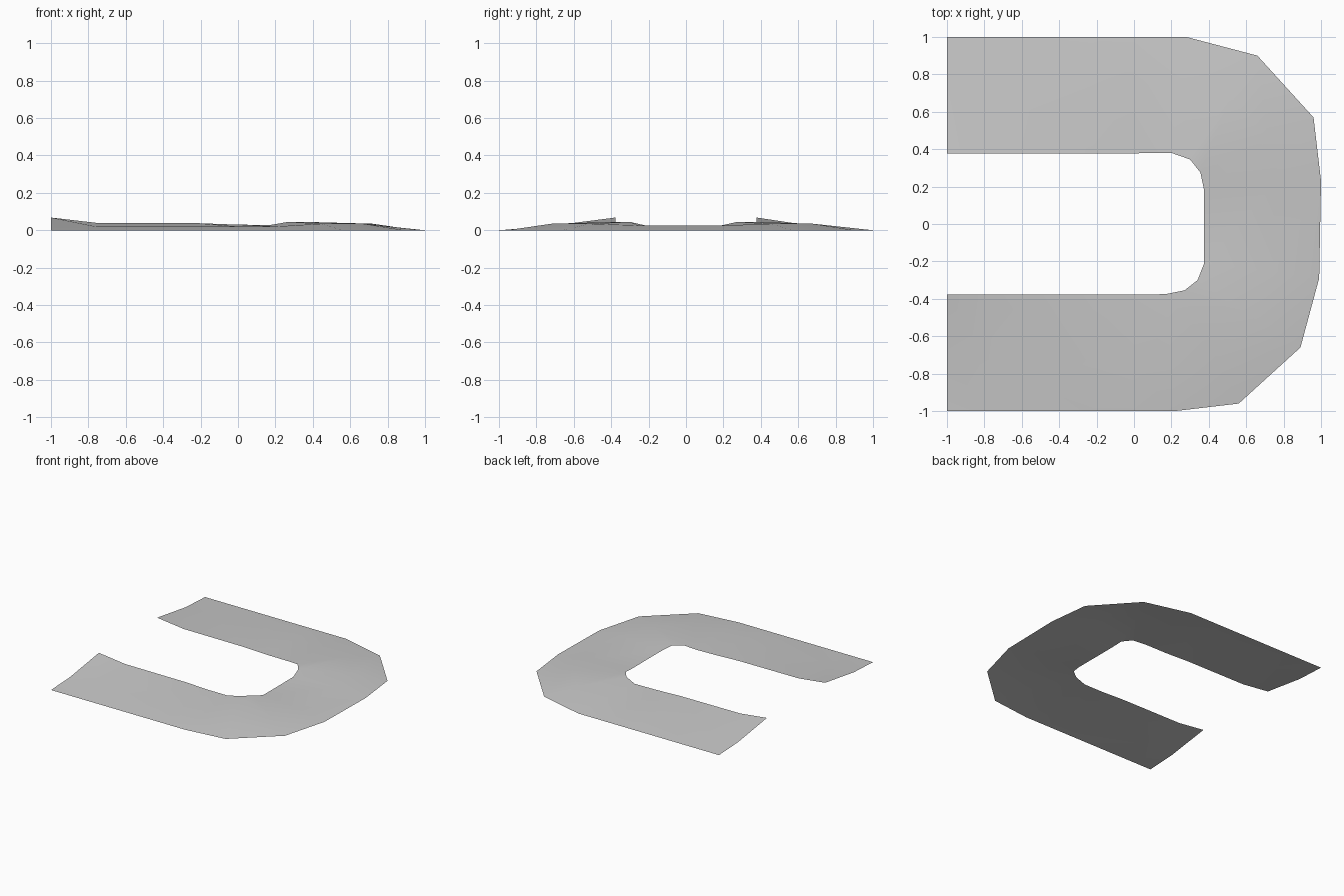
import bpy
import bmesh
from mathutils import Vector

cube = bpy.data.objects.get("Cube")
if cube:
    bpy.data.objects.remove(cube, do_unlink=True)

# One plain grey surface colour
grey = bpy.data.materials.new("light_grey")
grey.use_nodes = True
colour = (0.58, 0.58, 0.58, 1)
grey.diffuse_color = colour
shader = next(n for n in grey.node_tree.nodes if n.type == "BSDF_PRINCIPLED")
shader.inputs["Base Color"].default_value = colour
shader.inputs["Roughness"].default_value = 0.8

MID_SHARE = 0.4  # place of the middle row between outer and inner edge

# Straight legs: x, middle height, inner height
leg = [(-1, 0.012, 0.068), (-0.76, 0.02, 0.04),
       (-0.22, 0.02, 0.038), (0, 0.02, 0.03)]

# Bends: outer x y, inner x y, middle height, inner height
back_bend = [(0.28, 1, 0.2, 0.38, 0.02, 0.028),
             (0.66, 0.9, 0.3, 0.345, 0.035, 0.045),
             (0.96, 0.57, 0.355, 0.275, 0.035, 0.045),
             (1, 0.23, 0.375, 0.18, 0.026, 0.024)]
front_bend = [(0.22, -1, 0.17, -0.375, 0.02, 0.028),
              (0.56, -0.96, 0.27, -0.355, 0.035, 0.045),
              (0.89, -0.66, 0.34, -0.3, 0.035, 0.045),
              (0.99, -0.29, 0.375, -0.21, 0.026, 0.024)]


def half(side, bend):
    """Stations of one leg and its bend, from the open end inwards."""
    straight = [(x, side, x, side * 0.378, mid, top) for x, mid, top in leg]
    return straight + bend


def station(bm, ox, oy, ix, iy, mid, top):
    """Outer, middle and inner vertex across the strip."""
    outer, inner = Vector((ox, oy, 0)), Vector((ix, iy, top))
    middle = outer.lerp(inner, MID_SHARE)
    middle.z = mid
    return [bm.verts.new(p) for p in (outer, middle, inner)]


# Sloping U-shaped strip, open underneath
bm = bmesh.new()
stations = half(1, back_bend) + half(-1, front_bend)[::-1]
rows = [station(bm, *s) for s in stations]
for a, b in zip(rows, rows[1:]):
    for i in range(2):
        face = bm.faces.new((a[i], b[i], b[i + 1], a[i + 1]))
        face.normal_update()
        if face.normal.z < 0:
            face.normal_flip()
        face.smooth = True

mesh = bpy.data.meshes.new("sloped_u_strip")
bm.to_mesh(mesh)
bm.free()
mesh.materials.append(grey)
strip = bpy.data.objects.new("sloped_u_strip", mesh)
bpy.context.collection.objects.link(strip)
